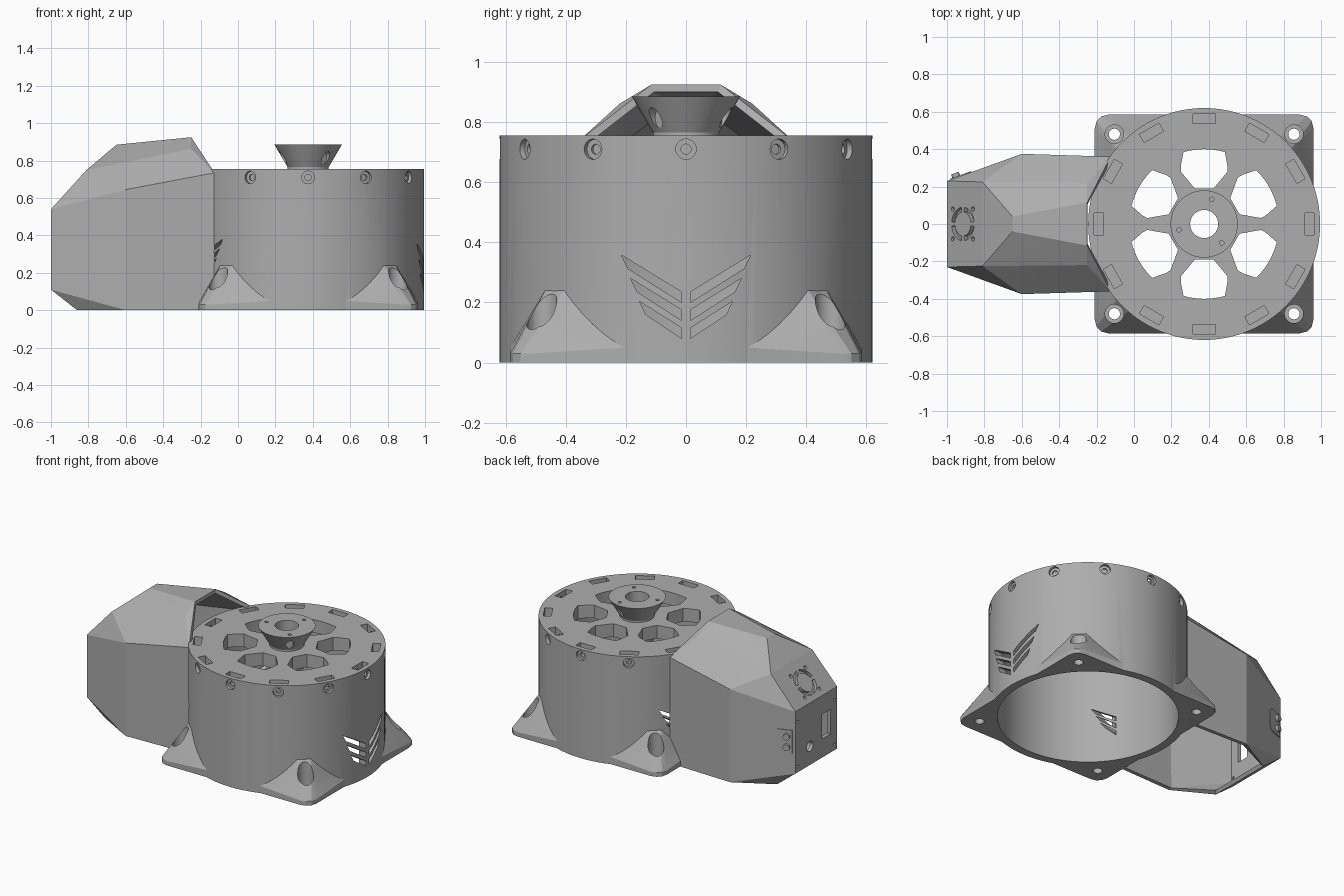
import bpy, bmesh
from math import sin, cos, pi, radians
from mathutils import Matrix, Vector

if "Cube" in bpy.data.objects:
    bpy.data.objects.remove(bpy.data.objects["Cube"], do_unlink=True)

grey = bpy.data.materials.new("plastic grey")
grey.use_nodes = True
grey.diffuse_color = (0.42, 0.42, 0.42, 1)
grey.node_tree.nodes["Principled BSDF"].inputs["Base Color"].default_value = (0.42, 0.42, 0.42, 1)

T, I = Matrix.Translation, Matrix.Identity(4)
CX = 0.375                                     # drum axis
AXIS = T((CX, 0, 0))
ALONG_X = Matrix(((0, 0, 1, 0), (1, 0, 0, 0), (0, 1, 0, 0), (0, 0, 0, 1)))


def rot(deg, axis='Z'):
    return Matrix.Rotation(radians(deg), 4, axis)


def circle(r, n=24, x=0, y=0):
    return [(x + r * cos(2 * pi * i / n), y + r * sin(2 * pi * i / n)) for i in range(n)]


def arc(r, a, b, n=8):
    steps = [radians(a + (b - a) * i / n) for i in range(n + 1)]
    return [(r * cos(t), r * sin(t)) for t in steps]


def rect(w, h, x=0, y=0):
    return [(x - w / 2, y - h / 2), (x + w / 2, y - h / 2), (x + w / 2, y + h / 2), (x - w / 2, y + h / 2)]


def prism(bm, pts, z0, z1, m=I, top=1.0):
    """Extrude an outline from z0 to z1, scaling the far end by top."""
    lo = [bm.verts.new(m @ Vector((x, y, z0))) for x, y in pts]
    hi = [bm.verts.new(m @ Vector((x * top, y * top, z1))) for x, y in pts]
    bm.faces.new(lo[::-1])
    bm.faces.new(hi)
    for i in range(len(pts)):
        j = (i + 1) % len(pts)
        bm.faces.new((lo[i], lo[j], hi[j], hi[i]))


def hull(bm, pts):
    vs = [bm.verts.new(p) for p in pts]
    bmesh.ops.convex_hull(bm, input=vs)
    bmesh.ops.delete(bm, geom=[v for v in bm.verts if not v.link_faces], context='VERTS')


def finish(name, bm):
    bmesh.ops.recalc_face_normals(bm, faces=bm.faces[:])
    me = bpy.data.meshes.new(name)
    bm.to_mesh(me)
    bm.free()
    me.materials.append(grey)
    ob = bpy.data.objects.new(name, me)
    bpy.context.collection.objects.link(ob)
    return ob


def apply(ob, mod):
    bpy.context.view_layer.objects.active = ob
    bpy.ops.object.modifier_apply(modifier=mod.name)


def combine(ob, bm, op='DIFFERENCE'):
    """Boolean a temporary solid into an object."""
    tool = finish("cutter", bm)
    tool.hide_render = True
    mod = ob.modifiers.new("bool", 'BOOLEAN')
    mod.operation, mod.solver, mod.object = op, 'EXACT', tool
    apply(ob, mod)
    bpy.data.objects.remove(tool, do_unlink=True)


def smooth(ob, deg=25):
    bpy.ops.object.select_all(action='DESELECT')
    ob.select_set(True)
    bpy.context.view_layer.objects.active = ob
    bpy.ops.object.shade_smooth_by_angle(angle=radians(deg))


# Drum with four flared corner feet
bm = bmesh.new()
prism(bm, circle(0.62, 96), 0, 0.755, AXIS)
drum = finish("drum_housing", bm)
for k in range(4):
    half = [(0.585, 0.2, 0), (0.585, 0.2, 0.05), (0.585, 0.51, 0), (0.585, 0.51, 0.03),
            (0.575, 0.55, 0), (0.575, 0.55, 0.03), (0.455, 0.39, 0.265)]
    pts = half + [(y, x, z) for x, y, z in half]
    bm = bmesh.new()
    hull(bm, [AXIS @ rot(90 * k) @ Vector(p) for p in pts])
    combine(drum, bm, 'UNION')

# Hollow inside, leaving a thick top plate
bm = bmesh.new()
prism(bm, circle(0.565, 96), -0.1, 0.665, AXIS)
combine(drum, bm)

# Centre bore and six windows between the spokes
bm = bmesh.new()
prism(bm, circle(0.075, 32), 0.5, 0.9, AXIS)
window = [(0.19, -0.05), (0.28, -0.125), (0.31, -0.125)] + arc(0.4, -16, 16)
window += [(0.31, 0.125), (0.28, 0.125), (0.19, 0.05)]
for k in range(6):
    prism(bm, window, 0.5, 0.9, AXIS @ rot(30 + 60 * k))
combine(drum, bm)

# Twelve nut slots on top, and counterbored screw holes round the rim
slots, bores, holes = bmesh.new(), bmesh.new(), bmesh.new()
for k in range(12):
    m = AXIS @ rot(30 * k)
    radial = m @ T((0, 0, 0.71)) @ rot(90, 'Y')
    prism(slots, rect(0.05, 0.12, 0.563), 0.68, 0.8, m)
    prism(bores, circle(0.034, 20), 0.6, 0.7, radial)
    prism(holes, circle(0.017, 16), 0.52, 0.7, radial)
for cut in (slots, bores, holes):
    combine(drum, cut)

# Foot counterbores and bolt holes
wide, thin = bmesh.new(), bmesh.new()
for sx in (-1, 1):
    for sy in (-1, 1):
        m = T((CX + sx * 0.48, sy * 0.48, 0))
        prism(wide, circle(0.05), 0.04, 0.5, m)
        prism(thin, circle(0.03), -0.1, 0.1, m)
combine(drum, wide)
combine(drum, thin)

# Chevron vents on the far side, short vents beside the box
bm = bmesh.new()
for s in (-1, 1):
    for k in range(3):
        z, out = 0.235 - 0.06 * k, 0.215 - 0.03 * k
        vent = [(0.015, z - 0.035), (0.015, z), (out, z + 0.57 * out), (out - 0.022, z + 0.57 * out - 0.045)]
        prism(bm, [(s * y, h) for y, h in vent], 0.7, 1.2, ALONG_X)
        z = 0.31 - 0.05 * k
        out = 0.42 - 0.02 * k
        vent = [(0.3, z - 0.03), (0.3, z), (out, z + 0.07), (out - 0.02, z + 0.035)]
        prism(bm, [(s * y, h) for y, h in vent], -0.3, 0.05, ALONG_X)
combine(drum, bm)
smooth(drum)

# Flared output hub on a tube
bm = bmesh.new()
prism(bm, circle(0.11, 48), 0.765, 0.885, AXIS, top=0.18 / 0.11)
hub = finish("output_hub", bm)
bm = bmesh.new()
prism(bm, circle(0.11, 48), 0.6, 0.78, AXIS)
combine(hub, bm, 'UNION')
bore, screws, pockets = bmesh.new(), bmesh.new(), bmesh.new()
prism(bore, circle(0.075, 32), 0.5, 1, AXIS)
for a in (73, 193, 313):
    m = AXIS @ rot(a)
    prism(screws, circle(0.012, 12, 0.138), 0.8, 1, m)
    prism(pockets, [(x * 1.4, y) for x, y in circle(0.024, 20)], 0.118, 0.3,
          m @ T((0, 0, 0.815)) @ rot(90, 'Y'))
for cut in (bore, screws, pockets):
    combine(hub, cut)
smooth(hub)

# Faceted electronics box: thin shell, open below and towards the drum
half = [(-1, 0.23, 0.11), (-1, 0.23, 0.54), (-0.86, 0.23, 0), (-0.81, 0.225, 0.75),
        (-0.65, 0.04, 0.885), (-0.25, 0.115, 0.925), (-0.25, 0.22, 0.862),
        (-0.6, 0.375, 0), (-0.6, 0.375, 0.645), (-0.125, 0.36, 0), (-0.125, 0.36, 0.735)]
bm = bmesh.new()
hull(bm, [(x, s * y, z) for x, y, z in half for s in (-1, 1)])
bmesh.ops.dissolve_limit(bm, angle_limit=radians(1), verts=bm.verts[:], edges=bm.edges[:])
bmesh.ops.recalc_face_normals(bm, faces=bm.faces[:])
opening = [f for f in bm.faces if f.normal.x > 0.5 or f.normal.z < -0.95]
bmesh.ops.delete(bm, geom=opening, context='FACES')
box = finish("electronics_box", bm)
shell = box.modifiers.new("shell", 'SOLIDIFY')
shell.thickness, shell.offset, shell.use_even_offset = 0.025, -1, True
apply(box, shell)

# Fan grille on the slope, socket openings on the end
bm = bmesh.new()
fan = T((-0.915, 0, 0.634)) @ rot(-48, 'Y')
for k in range(4):
    prism(bm, arc(0.09, 8, 82) + arc(0.064, 82, 8), -0.07, 0.05, fan @ rot(90 * k))
    prism(bm, circle(0.012, 12, 0.08, 0.08), -0.07, 0.05, fan @ rot(90 * k))
prism(bm, rect(0.09, 0.17, -0.11, 0.325), -1.1, -0.95, ALONG_X)
prism(bm, circle(0.035, 24, 0.07, 0.24), -1.1, -0.95, ALONG_X)
for y in (-0.2, 0.2):
    for z in (0.15, 0.46):
        prism(bm, circle(0.01, 12, y, z), -1.1, -0.95, ALONG_X)
combine(box, bm)
smooth(box, 5)

# Socket plate with two round connectors on the back flank
m = T((-0.93, 0.255, 0.33)) @ rot(20) @ rot(-90, 'X')
bm = bmesh.new()
prism(bm, [(-0.055, -0.08), (0.04, -0.08), (0.065, -0.05), (0.065, 0.05), (0.04, 0.08), (-0.055, 0.08)],
      -0.005, 0.006, m)
finish("socket_plate", bm)
for n, y in (("upper", -0.037), ("lower", 0.037)):
    bm = bmesh.new()
    prism(bm, circle(0.022, 20, -0.02, y), 0, 0.025, m)
    smooth(finish(n + "_connector", bm))
